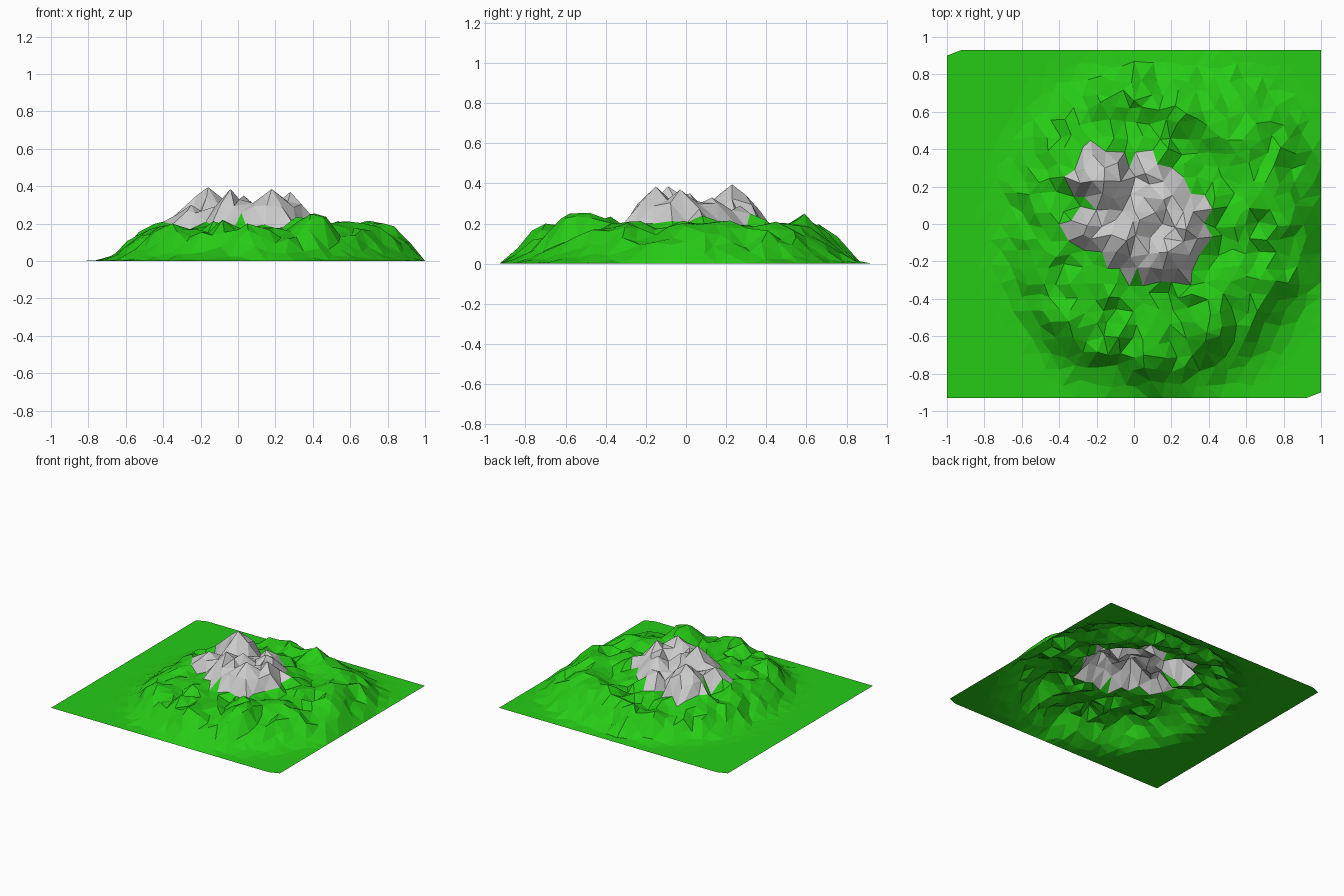
import bpy, math, random
from mathutils import Vector, noise
from mathutils.geometry import delaunay_2d_cdt

if "Cube" in bpy.data.objects:
    bpy.data.objects.remove(bpy.data.objects["Cube"])

random.seed(7)
HX, HY, NX, NY = 1.0, 0.93, 26, 24
CENTRE = Vector((0.15, 0.0))

# Toe radius of the hill every 45 degrees, and its height profile (toe = 1)
TOE = [0.88, 0.96, 0.85, 0.91, 0.85, 0.94, 0.92, 0.89]
PROFILE = [(0, 0.21), (0.3, 0.19), (0.5, 0.17), (0.68, 0.175), (0.78, 0.145),
           (0.88, 0.08), (0.95, 0.03), (1.0, 0.008), (1.1, 0.0), (9, 0.0)]
# Summits (and a few hollows): x, y, height, spread
ROCK_PEAKS = [(-0.16, 0.23, 0.395, 0.19), (-0.04, -0.09, 0.385, 0.14),
              (0.18, -0.15, 0.385, 0.16), (0.28, -0.03, 0.37, 0.15),
              (0.08, -0.16, 0.31, 0.14), (-0.25, -0.01, 0.30, 0.13),
              (0.06, 0.27, 0.29, 0.14), (0.16, 0.13, 0.33, 0.16), (0.03, 0.02, 0.35, 0.12)]
GRASS_PEAKS = [(0.41, -0.48, 0.255, 0.15), (0.39, -0.58, 0.25, 0.13), (0.28, 0.59, 0.25, 0.15),
               (0.0, 0.66, 0.21, 0.15), (-0.18, 0.65, 0.18, 0.13), (0.7, 0.22, 0.215, 0.15),
               (0.58, 0.45, 0.21, 0.15), (0.05, -0.7, 0.20, 0.14), (0.6, -0.28, 0.21, 0.15),
               (-0.35, -0.52, 0.20, 0.15), (-0.4, 0.0, 0.21, 0.14), (0.42, 0.08, 0.24, 0.11),
               (-0.05, 0.55, 0.12, 0.14), (0.45, 0.3, 0.14, 0.15), (0.05, -0.42, 0.16, 0.15)]
# Outline of the bare rock seen from above
ROCK = [(-0.38, -0.05), (-0.3, -0.14), (-0.12, -0.13), (-0.16, -0.22), (0, -0.28), (0.2, -0.29),
        (0.38, -0.14), (0.34, 0.03), (0.25, 0.22), (0.11, 0.37), (0, 0.37), (0.01, 0.25),
        (-0.1, 0.36), (-0.25, 0.4), (-0.34, 0.2), (-0.2, 0.13), (-0.36, 0.03)]


def lerp_table(table, t):
    for (a, za), (b, zb) in zip(table, table[1:]):
        if t <= b:
            return za + (zb - za) * (t - a) / (b - a)
    return 0.0


def in_rock(x, y):
    inside = False
    for (x1, y1), (x2, y2) in zip(ROCK, ROCK[1:] + ROCK[:1]):
        if (y1 > y) != (y2 > y) and x < x1 + (x2 - x1) * (y - y1) / (y2 - y1):
            inside = not inside
    return inside


def height(p):
    if abs(p.x) > HX - 0.001 or abs(p.y) > HY - 0.001:
        return 0.0
    d = p - CENTRE
    a = (math.atan2(d.y, d.x) / (math.pi / 4)) % 8
    i = int(a) % 8
    toe = TOE[i] + (TOE[(i + 1) % 8] - TOE[i]) * (a - int(a))
    z = lerp_table(PROFILE, d.length / toe)
    rough = noise.noise((p.x * 7, p.y * 7, 3.1)) * 0.04 + random.uniform(-0.035, 0.035)
    z += rough * min(1, z / 0.12)
    for x, y, h, s in GRASS_PEAKS:
        k = 1 - (p - Vector((x, y))).length / s
        if k > 0:
            z += (h - z) * k
    if in_rock(p.x, p.y):
        base = max(z, 0.2)
        z = max([base] + [base + (h - base) * max(0, 1 - (p - Vector((x, y))).length / s) ** 0.7
                          for x, y, h, s in ROCK_PEAKS])
    return max(0.0, z)


# Scattered points: jittered staggered rows, straight borders, two clipped corners
pts = [Vector((-HX, 0.9)), Vector((HX, -0.9))]
dx, dy = 2 * HX / NX, 2 * HY / NY
for j in range(NY + 1):
    for i in range(NX + 1):
        if (i, j) in ((0, NY), (NX, 0)):
            continue
        p = Vector((-HX + i * dx, -HY + j * dy))
        if 0 < i < NX and 0 < j < NY:
            p.x += (0.25 if j % 2 else -0.25) * dx + random.uniform(-0.25, 0.25) * dx
            p.y += random.uniform(-0.28, 0.28) * dy
        pts.append(p)
# Snap the nearest point onto every summit
for x, y, h, s in ROCK_PEAKS + GRASS_PEAKS:
    q = Vector((x, y))
    k = min(range(len(pts)), key=lambda n: (pts[n] - q).length)
    pts[k] = q

flat, _, tris, *_ = delaunay_2d_cdt(pts, [], [], 0, 1e-5)
verts = [(p.x, p.y, height(p)) for p in flat]


def surface(name, faces, colour):
    used = sorted({v for f in faces for v in f})
    index = {v: n for n, v in enumerate(used)}
    me = bpy.data.meshes.new(name)
    me.from_pydata([verts[v] for v in used], [], [[index[v] for v in f] for f in faces])
    ob = bpy.data.objects.new(name, me)
    bpy.context.collection.objects.link(ob)
    if colour:
        mat = bpy.data.materials.new(name)
        mat.diffuse_color = colour
        mat.use_nodes = True
        mat.node_tree.nodes["Principled BSDF"].inputs["Base Color"].default_value = mat.diffuse_color
        me.materials.append(mat)


def is_rock(f):
    centre = in_rock(sum(verts[v][0] for v in f) / 3, sum(verts[v][1] for v in f) / 3)
    return centre or max(verts[v][2] for v in f) > 0.262


# Grassy hill and the bare rocky summit
surface("grass_hill", [f for f in tris if not is_rock(f)], (0.02, 0.6, 0.008, 1))
surface("rock_summit", [f for f in tris if is_rock(f)], None)
